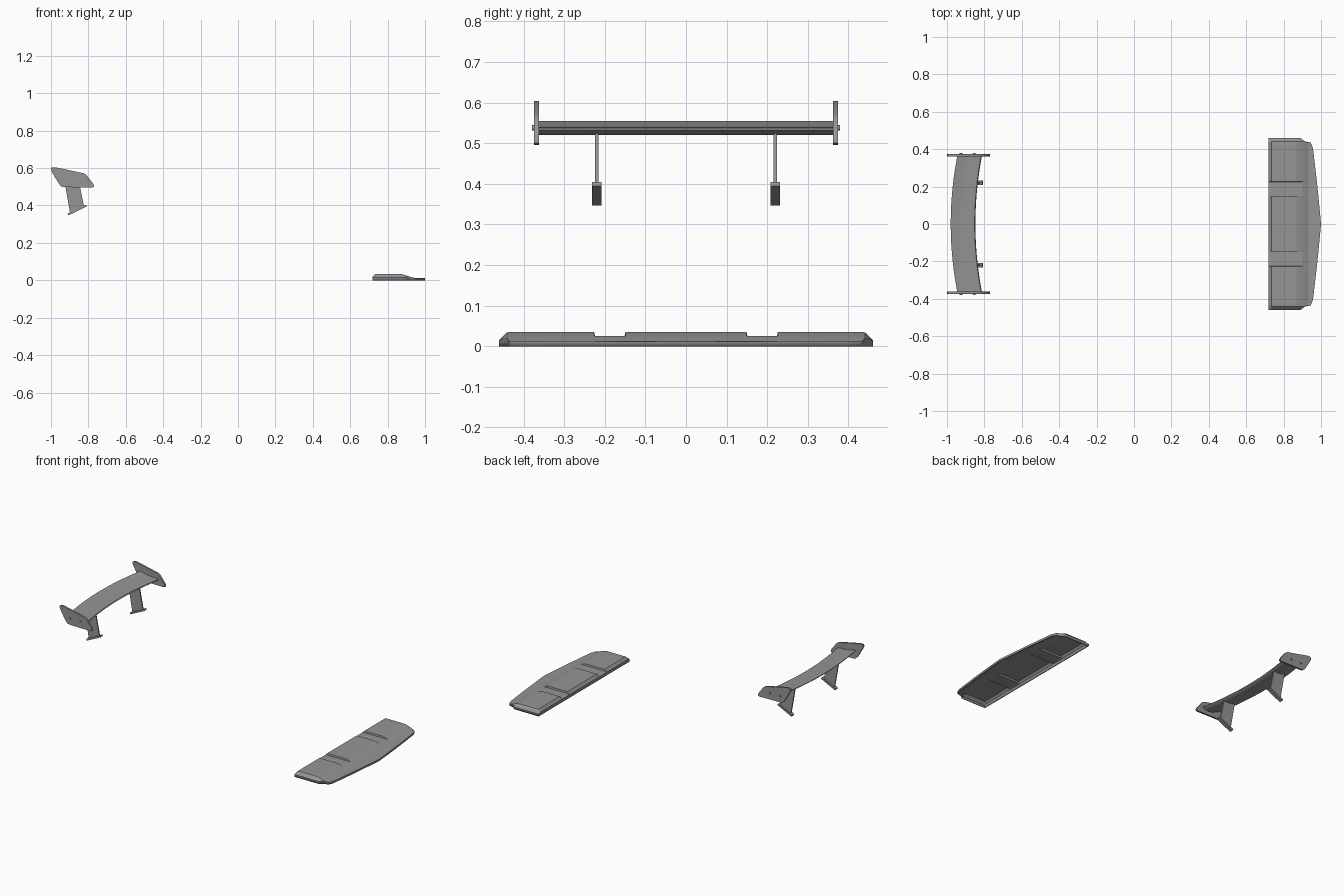
import bpy, bmesh, math

cube = bpy.data.objects.get("Cube")
if cube:
    bpy.data.objects.remove(cube, do_unlink=True)

grey = bpy.data.materials.new("satin_grey")
grey.use_nodes = True
GREY = (0.3, 0.3, 0.3, 1)
grey.diffuse_color = GREY
grey.node_tree.nodes["Principled BSDF"].inputs["Base Color"].default_value = GREY


def finish(bm, name, angle=30):
    bmesh.ops.recalc_face_normals(bm, faces=bm.faces)
    mesh = bpy.data.meshes.new(name)
    bm.to_mesh(mesh)
    bm.free()
    mesh.materials.append(grey)
    ob = bpy.data.objects.new(name, mesh)
    bpy.context.collection.objects.link(ob)
    bpy.ops.object.select_all(action="DESELECT")
    ob.select_set(True)
    bpy.context.view_layer.objects.active = ob
    bpy.ops.object.shade_smooth_by_angle(angle=math.radians(angle))
    return ob


def loft(name, sections, angle=30):
    """Closed solid through equal-length rings of points."""
    bm = bmesh.new()
    rings = [[bm.verts.new(p) for p in s] for s in sections]
    n = len(rings[0])
    for a, b in zip(rings, rings[1:]):
        for i in range(n):
            j = (i + 1) % n
            bm.faces.new((a[i], a[j], b[j], b[i]))
    bm.faces.new(rings[0])
    bm.faces.new(rings[-1])
    return finish(bm, name, angle)


def prism(name, outline, y, width):
    return loft(name, [[(x, y + s * width / 2, z) for x, z in outline] for s in (-1, 1)])


def lerp(points, v):
    """Piecewise linear lookup."""
    for (a, p), (b, q) in zip(points, points[1:]):
        if v <= b:
            return p + (q - p) * max(0, v - a) / (b - a)
    return points[-1][1]


# Splitter: thin shell with a sloping nose, chamfered ends and two channels
NOSE = [(0, 1), (0.2, 0.981), (0.405, 0.957), (0.435, 0.945), (0.441, 0.915), (0.46, 0.89)]
SLOPE = [(0.72, 0.02), (0.735, 0.035), (0.868, 0.035), (0.9, 0.026), (0.932, 0.013), (1, 0.012)]
ENDS = [(0.44, 0.035), (0.46, 0.015)]
rows = [0.72, 0.735, 0.8, 0.868, 0.885, 0.9, 0.916, 0.932, 1.01]
half = [0.07, 0.149, 0.151, 0.224, 0.226, 0.32, 0.405, 0.435, 0.441, 0.46]
cols = [-y for y in reversed(half)] + [0] + half


def splitter_point(row, y):
    tip = lerp(NOSE, abs(y))
    x = min(rows[row], tip - 0.003 * (len(rows) - 1 - row))
    z = min(lerp(SLOPE, x), lerp(ENDS, abs(y)))
    if 0.15 < abs(y) < 0.225:
        z = min(z, 0.025)
    return x, y, z


bm = bmesh.new()
grid = [[bm.verts.new(splitter_point(r, y)) for y in cols] for r in range(len(rows))]
for a, b in zip(grid, grid[1:]):
    for i in range(len(cols) - 1):
        bm.faces.new((a[i], b[i], b[i + 1], a[i + 1]))
rim = [e for e in bm.edges if e.is_boundary]
skirt = bmesh.ops.extrude_edge_only(bm, edges=rim)["geom"]
for v in skirt:
    if isinstance(v, bmesh.types.BMVert):
        v.co.z = 0
splitter = finish(bm, "splitter", 12)
# Open surface: keep normals pointing up before thickening
if max(splitter.data.polygons, key=lambda p: p.area).normal.z < 0:
    splitter.data.flip_normals()
shell = splitter.modifiers.new("shell", "SOLIDIFY")
shell.thickness = 0.006
shell.offset = -1

# Wing blade: inverted aerofoil swept along a shallow bow
FOIL = [(0, 0.555), (0.3, 0.546), (0.6, 0.541), (0.85, 0.540), (0.97, 0.537), (1, 0.532),
        (0.93, 0.525), (0.72, 0.520), (0.45, 0.525), (0.2, 0.540), (0, 0.551)]
sections = []
for i in range(25):
    y = -0.364 + 0.728 * i / 24
    back = -0.98 + 0.035 * (y / 0.364) ** 2
    sections.append([(back + 0.132 * t, y, z) for t, z in FOIL])
loft("wing_blade", sections, 35)

PLATE = [(-1, 0.597), (-0.995, 0.603), (-0.975, 0.604), (-0.825, 0.572), (-0.81, 0.563),
         (-0.772, 0.513), (-0.77, 0.5), (-0.78, 0.496), (-0.93, 0.498), (-0.945, 0.502),
         (-0.957, 0.515), (-0.997, 0.583)]
STRUT = [(-0.928, 0.531), (-0.85, 0.528), (-0.824, 0.396), (-0.898, 0.36)]
FOOT = [(-0.911, 0.357), (-0.813, 0.404), (-0.808, 0.395), (-0.907, 0.347)]

for side, s in (("front", -1), ("back", 1)):
    prism(side + "_end_plate", PLATE, s * 0.368, 0.012)
    prism(side + "_strut", STRUT, s * 0.22, 0.008)
    prism(side + "_strut_foot", FOOT, s * 0.22, 0.024)
    # Bolts through the end plate
    for n, x in enumerate((-0.925, -0.855)):
        ring = [(x + 0.007 * math.cos(a * math.pi / 6), 0.538 + 0.007 * math.sin(a * math.pi / 6))
                for a in range(12)]
        prism(f"{side}_bolt_{n + 1}", ring, s * 0.374, 0.01)
